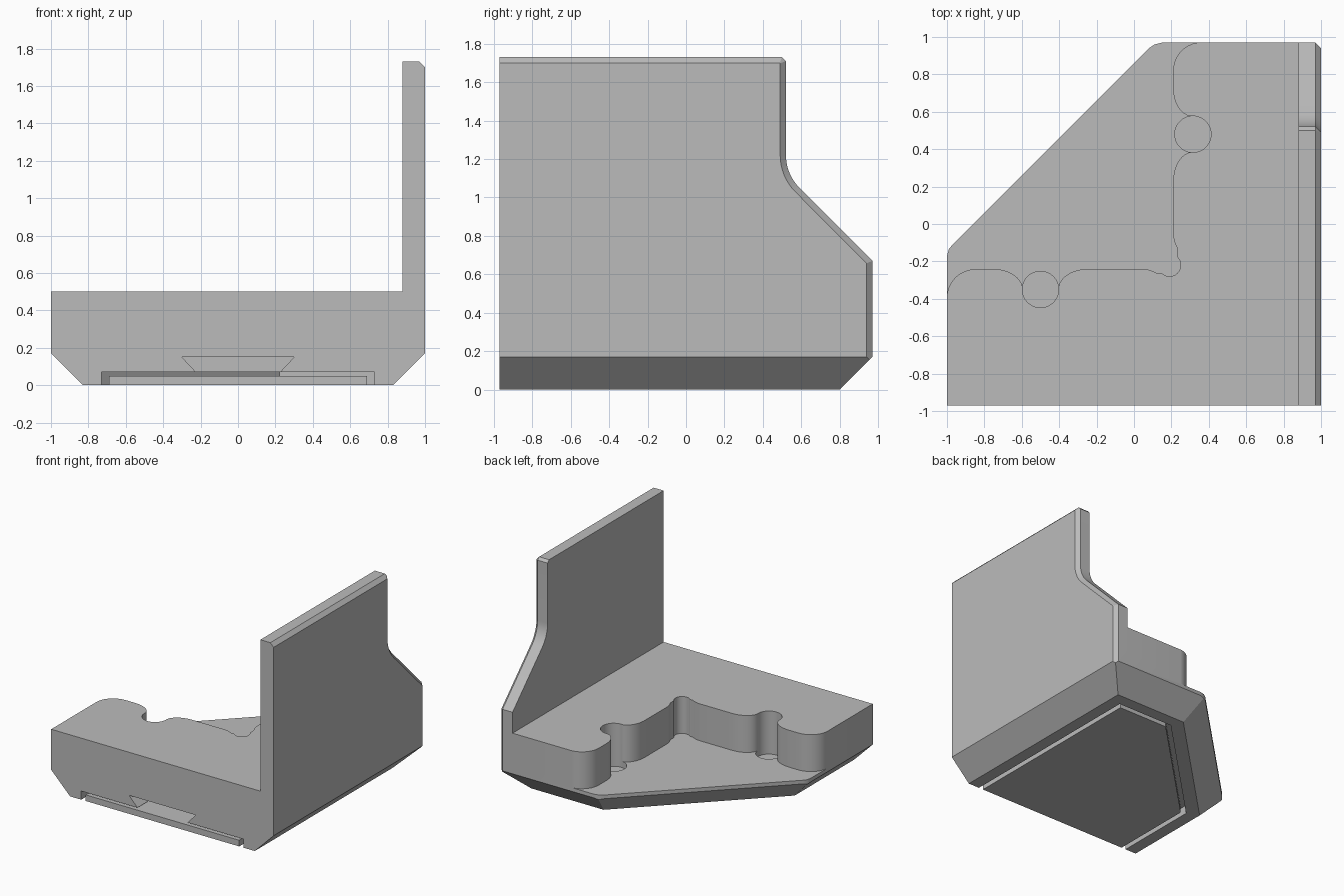
import bpy, bmesh
from math import sin, cos, radians
from mathutils import Vector

cube = bpy.data.objects.get("Cube")
if cube:
    bpy.data.objects.remove(cube, do_unlink=True)

grey = bpy.data.materials.new("plain grey")
grey.use_nodes = True
grey.diffuse_color = (0.5, 0.5, 0.5, 1)
grey.node_tree.nodes["Principled BSDF"].inputs["Base Color"].default_value = (0.5, 0.5, 0.5, 1)


def loft(name, rings):
    """Solid through matching rings of points, capped at both ends."""
    bm = bmesh.new()
    loops = [[bm.verts.new(p) for p in ring] for ring in rings]
    n = len(loops[0])
    for a, b in zip(loops, loops[1:]):
        for i in range(n):
            j = (i + 1) % n
            bm.faces.new((a[i], a[j], b[j], b[i]))
    bm.faces.new(loops[0][::-1])
    bm.faces.new(loops[-1])
    bmesh.ops.recalc_face_normals(bm, faces=bm.faces)
    mesh = bpy.data.meshes.new(name)
    bm.to_mesh(mesh)
    bm.free()
    mesh.materials.append(grey)
    obj = bpy.data.objects.new(name, mesh)
    bpy.context.collection.objects.link(obj)
    return obj


def at_z(poly, z):
    return [(x, y, z) for x, y in poly]


def prism(name, poly, low, high):
    return loft(name, [at_z(poly, low), at_z(poly, high)])


def arc(cx, cy, rx, ry, start, end, steps=10):
    angles = [radians(start + (end - start) * i / steps) for i in range(steps + 1)]
    return [(cx + rx * cos(a), cy + ry * sin(a)) for a in angles]


def inset(poly, dist, fixed=()):
    """Move every edge of a counter-clockwise outline inwards, except the fixed ones."""
    pts = [Vector(p) for p in poly]
    n = len(pts)
    normals, offsets = [], []
    for i in range(n):
        e = (pts[(i + 1) % n] - pts[i]).normalized()
        normal = Vector((-e.y, e.x))
        normals.append(normal)
        offsets.append(0 if i in fixed else dist)
    out = []
    for i in range(n):
        a, b, da, db = normals[i - 1], normals[i], offsets[i - 1], offsets[i]
        det = a.x * b.y - a.y * b.x
        out.append((pts[i].x + (da * b.y - db * a.y) / det,
                    pts[i].y + (a.x * db - b.x * da) / det))
    return out


def combine(target, tool, operation):
    mod = target.modifiers.new(operation, 'BOOLEAN')
    mod.operation = operation
    mod.solver = 'EXACT'
    mod.object = tool
    bpy.context.view_layer.objects.active = target
    bpy.ops.object.modifier_apply(modifier=mod.name)
    bpy.data.objects.remove(tool, do_unlink=True)


front = -0.97


def sharp_outline(y):
    return [(-1, y), (1, y), (1, 0.97), (0.11, 0.97), (-1, -0.14)]


# Base block with one cut corner
footprint = [(-1, front), (1, front), (1, 0.94), (0.97, 0.97), (0.15, 0.97),
             (0.11, 0.96), (0.08, 0.94), (-0.97, -0.11), (-0.99, -0.135), (-1, -0.17)]
body = prism("corner_bracket", footprint, 0, 0.5)

# Sloped underside on every edge but the front
outer = sharp_outline(-1.3)
taper = loft("taper", [at_z(inset(outer, 0.17, [0]), 0), at_z(inset(outer, -0.43, [0]), 0.6)])
combine(body, taper, 'INTERSECT')

# Stepped pocket with scalloped walls and a relieved inner corner
path = [(-1.2, -0.39)]
path += arc(-0.84, -0.39, 0.16, 0.15, 180, 90)
path += arc(-0.755, -0.35, 0.16, 0.11, 90, 0)
path += arc(-0.245, -0.35, 0.16, 0.11, 180, 90)
path += arc(0.04, -0.40, 0.16, 0.16, 90, 60, 4)
path += arc(0.19, -0.22, 0.06, 0.06, 225, 405, 12)
path += arc(0.37, -0.05, 0.16, 0.16, 210, 180, 4)
path += arc(0.315, 0.23, 0.105, 0.155, 180, 90)
path += arc(0.315, 0.72, 0.105, 0.145, 270, 180)
path += arc(0.36, 0.82, 0.15, 0.151, 180, 90)
path += [(0.36, 1.2), (-1.2, 1.2)]
combine(body, prism("pocket", path, 0.2, 0.7), 'DIFFERENCE')

# Round holes let into the pocket walls and floor
for x, y in ((-0.5, -0.35), (0.315, 0.48)):
    combine(body, prism("hole", arc(x, y, 0.097, 0.097, 0, 352.5, 47), 0.15, 0.7), 'DIFFERENCE')

# Shallow recess underneath, open at the front
recess = prism("recess", inset(outer, 0.27, [0]), -0.2, 0.07)
combine(body, recess, 'DIFFERENCE')

# Dovetail slot above the recess
dovetail = [(-0.3, 0.15), (0.3, 0.15), (0.22, 0.065), (-0.22, 0.065)]
slot = loft("slot", [[(x, y, z) for x, z in dovetail] for y in (-1.2, 0.2)])
combine(body, slot, 'DIFFERENCE')

# Upright side wall, bevelled along its outer edges
profile = [(front, 0.3), (0.97, 0.3), (0.97, 0.67)]
profile += arc(0.76, 1.22, 0.24, 0.24, 225, 180, 8)
profile += [(0.52, 1.71), (0.5, 1.73), (front, 1.73)]
small = inset(profile, 0.03, [0, len(profile) - 1])
wall = loft("wall", [[(x, y, z) for y, z in ring]
                     for x, ring in ((0.88, profile), (0.97, profile), (1, small))])
combine(body, wall, 'UNION')

# Loose plate sitting inside the recess
plate = prism("bottom_plate", inset(sharp_outline(front), 0.31, [0]), 0, 0.05)

for obj in (body, plate):
    bpy.ops.object.select_all(action='DESELECT')
    obj.select_set(True)
    bpy.context.view_layer.objects.active = obj
    bpy.ops.object.shade_smooth_by_angle(angle=radians(30))
